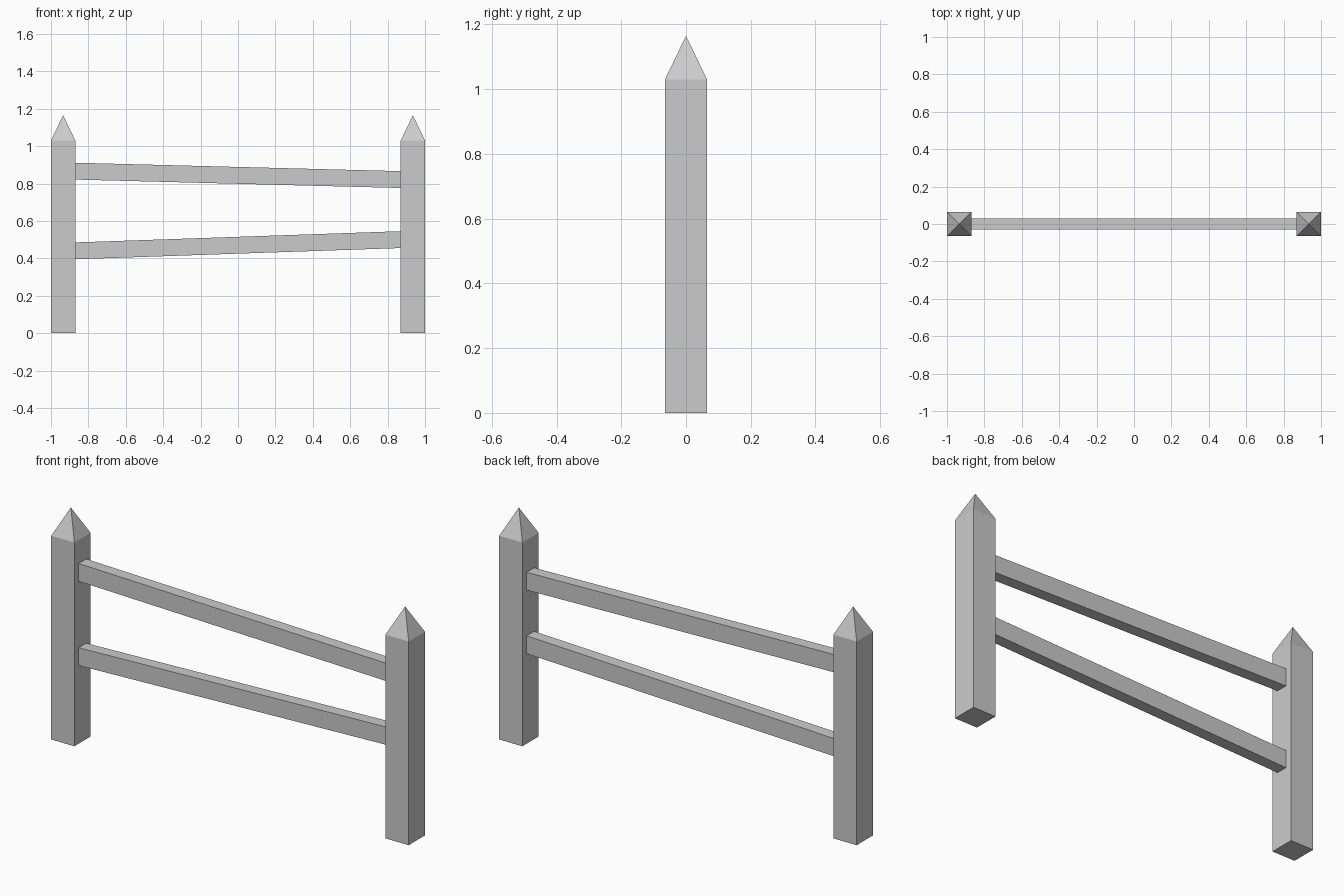
import bpy
import bmesh

default = bpy.data.objects.get("Cube")
if default:
    bpy.data.objects.remove(default, do_unlink=True)

# One plain grey for the whole fence
grey = bpy.data.materials.new("plain grey")
grey.use_nodes = True
COLOUR = (0.6, 0.6, 0.6, 1)
grey.diffuse_color = COLOUR
grey.node_tree.nodes["Principled BSDF"].inputs["Base Color"].default_value = COLOUR

POST_HALF = 0.065
POST_X = 1 - POST_HALF
SHOULDER = 1.03
TIP = 1.165
RAIL_END = POST_X - POST_HALF
RAIL_HALF = 0.03
RAIL_HEIGHT = 0.09


def finish(name, bm):
    bmesh.ops.recalc_face_normals(bm, faces=bm.faces)
    mesh = bpy.data.meshes.new(name)
    bm.to_mesh(mesh)
    bm.free()
    mesh.materials.append(grey)
    obj = bpy.data.objects.new(name, mesh)
    bpy.context.collection.objects.link(obj)
    return obj


def post(name, x):
    """Square post with its top face poked up into a pyramid point."""
    bm = bmesh.new()
    bmesh.ops.create_cube(bm, size=1)
    for v in bm.verts:
        v.co.x = x + v.co.x * 2 * POST_HALF
        v.co.y *= 2 * POST_HALF
        v.co.z = (v.co.z + 0.5) * SHOULDER
    bm.normal_update()
    top = [f for f in bm.faces if f.normal.z > 0.9]
    tip = bmesh.ops.poke(bm, faces=top)["verts"][0]
    tip.co.z = TIP
    return finish(name, bm)


def rail(name, right_z, left_z):
    """Slanted rail with upright ends; heights are the rail's centre."""
    bm = bmesh.new()
    bmesh.ops.create_cube(bm, size=1)
    for v in bm.verts:
        centre = right_z if v.co.x < 0 else left_z
        v.co.x *= 2 * RAIL_END
        v.co.y *= 2 * RAIL_HALF
        v.co.z = centre + v.co.z * RAIL_HEIGHT
    return finish(name, bm)


# Posts
post("right_post", -POST_X)
post("left_post", POST_X)

# Rails
rail("upper_rail", 0.866, 0.821)
rail("lower_rail", 0.44, 0.5)
